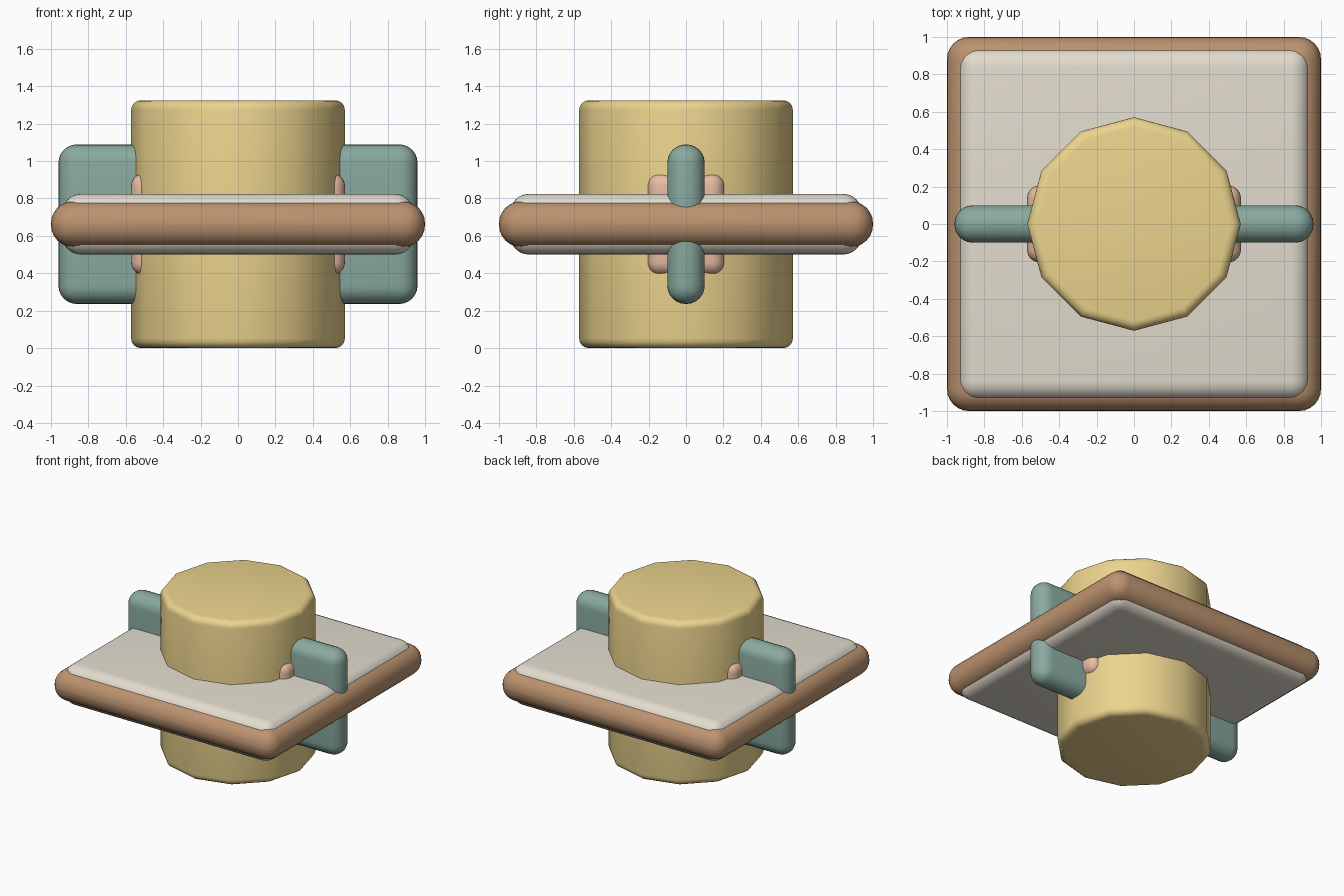
import bpy
from math import radians

if "Cube" in bpy.data.objects:
    bpy.data.objects.remove(bpy.data.objects["Cube"])

MID = 0.667  # height of the horizontal symmetry plane


def finish(obj, name, bevel, segments, color):
    """Name, round off, smooth and colour a part."""
    obj.name = name
    bpy.ops.object.transform_apply(location=False, rotation=True, scale=True)
    mod = obj.modifiers.new("rounding", 'BEVEL')
    mod.width = bevel
    mod.segments = segments
    mod.limit_method = 'ANGLE'
    mod.angle_limit = radians(40)
    bpy.ops.object.modifier_apply(modifier=mod.name)
    bpy.ops.object.shade_smooth_by_angle(angle=radians(40))
    mat = bpy.data.materials.new(name + "_colour")
    mat.diffuse_color = (*color, 1)
    mat.use_nodes = True
    mat.node_tree.nodes["Principled BSDF"].inputs["Base Color"].default_value = mat.diffuse_color
    obj.data.materials.append(mat)


def rounded_box(name, size, bevel, color):
    bpy.ops.mesh.primitive_cube_add(size=1, location=(0, 0, MID))
    obj = bpy.context.object
    obj.scale = size
    finish(obj, name, bevel, 6, color)


# Twelve-sided drum with softened rims
bpy.ops.mesh.primitive_cylinder_add(vertices=12, radius=0.571, depth=1.325,
                                    location=(0, 0, MID))
finish(bpy.context.object, "drum", 0.05, 4, (0.84, 0.66, 0.27))

# Square plate: brown rim and a thicker pale panel inside it
rounded_box("plate_rim", (2, 2, 0.244), 0.118, (0.50, 0.29, 0.16))
rounded_box("plate_panel", (1.88, 1.88, 0.325), 0.1, (0.77, 0.72, 0.62))

# Upright fin running through the drum to both sides
rounded_box("side_fin", (1.92, 0.2, 0.853), 0.098, (0.25, 0.40, 0.35))

# Block at the fin root, just breaking through the drum wall
rounded_box("fin_root_block", (1.144, 0.412, 0.545), 0.07, (0.80, 0.50, 0.36))

# Rest the drum on the ground
for obj in bpy.context.scene.objects:
    obj.location.z -= MID - 1.325 / 2
